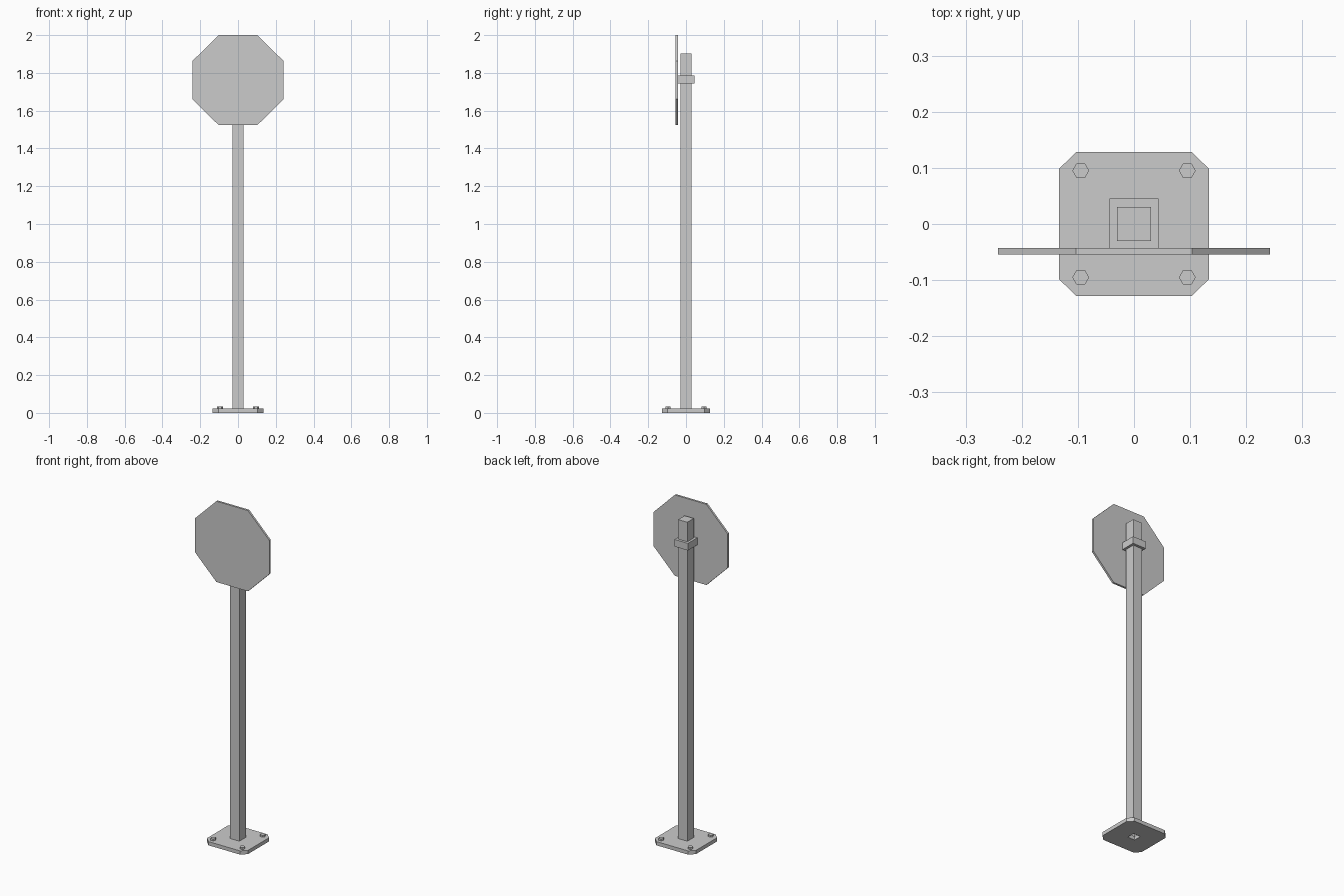
import bpy, bmesh
from math import pi
from mathutils import Matrix

if "Cube" in bpy.data.objects:
    bpy.data.objects.remove(bpy.data.objects["Cube"])


def chamfered(hx, hy, cx, cy):
    """Rectangle outline with cut corners, counter-clockwise."""
    return [(hx, -hy + cy), (hx, hy - cy), (hx - cx, hy), (-hx + cx, hy),
            (-hx, hy - cy), (-hx, -hy + cy), (-hx + cx, -hy), (hx - cx, -hy)]


def rect(x, y0, y1):
    return [(x, y0), (x, y1), (-x, y1), (-x, y0)]


def finish(name, bm):
    bmesh.ops.recalc_face_normals(bm, faces=bm.faces)
    me = bpy.data.meshes.new(name)
    bm.to_mesh(me)
    bm.free()
    ob = bpy.data.objects.new(name, me)
    bpy.context.collection.objects.link(ob)
    return ob


def prism(name, loops, z0, z1):
    """Extrude an outline (the second loop, if any, is a hole)."""
    bm = bmesh.new()
    edges = []
    for pts in loops:
        vs = [bm.verts.new((x, y, z0)) for x, y in pts]
        edges += [bm.edges.new((vs[i - 1], vs[i])) for i in range(len(vs))]
    if len(loops) == 1:
        bm.faces.new(list(bm.verts))
    else:
        bmesh.ops.triangle_fill(bm, edges=edges, use_beauty=True)
    bm.normal_update()
    top = bmesh.ops.extrude_face_region(bm, geom=list(bm.faces), use_keep_orig=True)["geom"]
    for v in top:
        if isinstance(v, bmesh.types.BMVert):
            v.co.z = z1
    return finish(name, bm)


POST = 0.03
PLATE_TOP = 0.022

# Base plate with a square hole under the hollow post
prism("base_plate", [chamfered(0.134, 0.128, 0.031, 0.03), rect(0.0235, -0.0235, 0.0235)], 0, PLATE_TOP)

# Hollow post, capped on top and open at the bottom
post = prism("post", [rect(POST, -POST, POST)], PLATE_TOP, 1.902)
bm = bmesh.new()
bm.from_mesh(post.data)
bmesh.ops.delete(bm, geom=[f for f in bm.faces if f.normal.z < -0.5], context='FACES_ONLY')
bm.to_mesh(post.data)
bm.free()

# Clamp around the post, reaching the back of the sign
prism("sign_clamp", [rect(0.044, -0.043, 0.045), rect(POST, -POST, POST)], 1.745, 1.787)

# Octagonal sign panel, stood upright
sign = prism("sign_panel", [chamfered(0.242, 0.238, 0.139, 0.138)], 0, 0.012)
sign.data.transform(Matrix.Translation((0, -0.0425, 1.762)) @ Matrix.Rotation(pi / 2, 4, 'X'))

# Hexagonal anchor bolts
for sx, xn in ((-1, "left"), (1, "right")):
    for sy, yn in ((-1, "front"), (1, "back")):
        bm = bmesh.new()
        bmesh.ops.create_cone(bm, cap_ends=True, segments=6, radius1=0.015, radius2=0.015, depth=0.011,
                              matrix=Matrix.Translation((sx * 0.095, sy * 0.095, PLATE_TOP + 0.0055))
                              @ Matrix.Rotation(pi / 2, 4, 'Z'))
        finish(f"anchor_bolt_{yn}_{xn}", bm)
